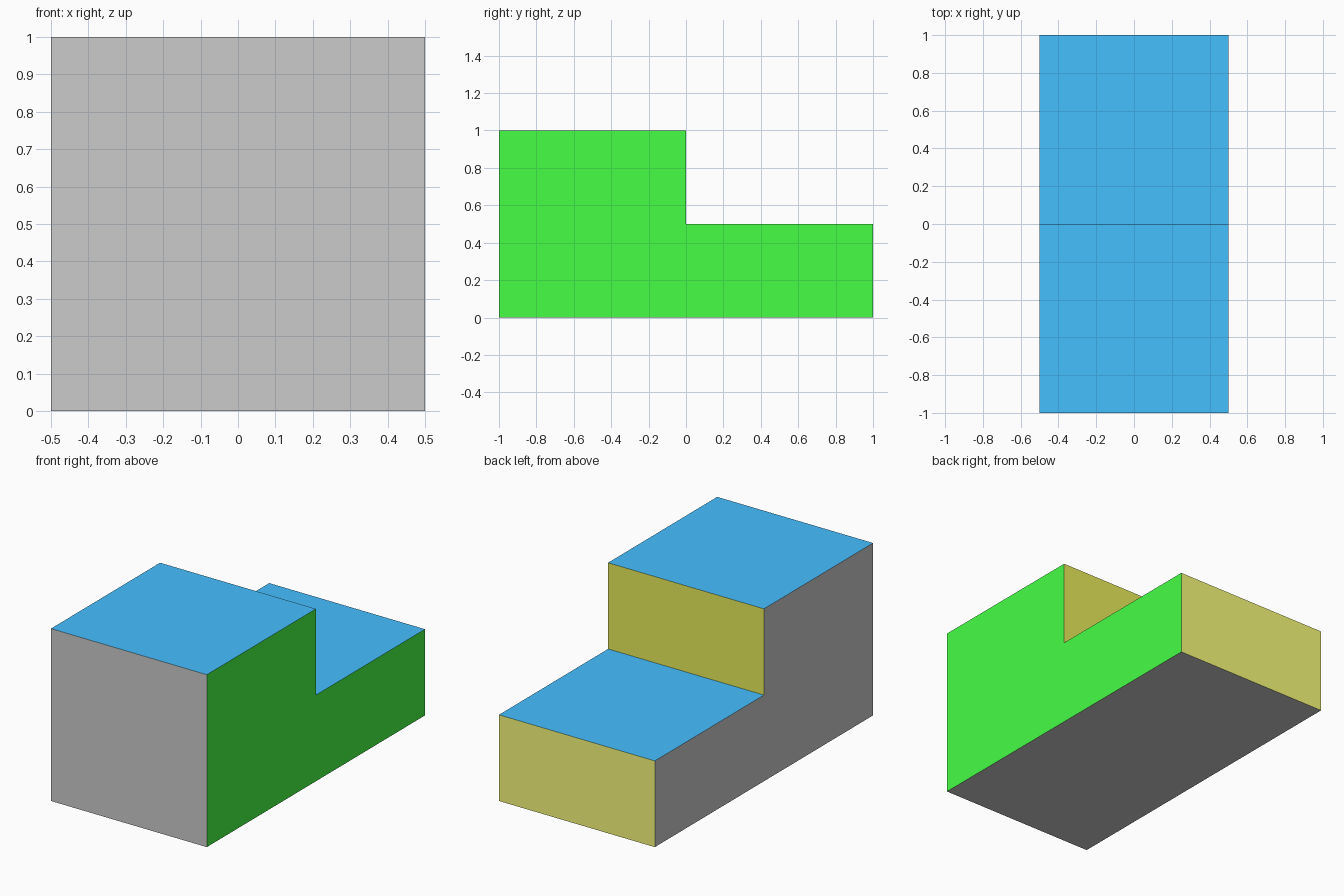
import bpy
import bmesh

if "Cube" in bpy.data.objects:
    bpy.data.objects.remove(bpy.data.objects["Cube"])

# Stepped block: side profile (y, z) extruded along x
profile = [(-1, 0), (1, 0), (1, 0.5), (0, 0.5), (0, 1), (-1, 1)]
bm = bmesh.new()
side = bm.faces.new([bm.verts.new((-0.5, y, z)) for y, z in profile])
res = bmesh.ops.extrude_face_region(bm, geom=[side], use_keep_orig=True)
verts = [g for g in res["geom"] if isinstance(g, bmesh.types.BMVert)]
bmesh.ops.translate(bm, verts=verts, vec=(1, 0, 0))
bmesh.ops.recalc_face_normals(bm, faces=bm.faces[:])

# Colours follow the side each face points to; slot 0 stays plain grey
for f in bm.faces:
    n = f.normal
    if n.z > 0.5:
        f.material_index = 1
    elif n.x > 0.5:
        f.material_index = 2
    elif n.y > 0.5:
        f.material_index = 3 if f.calc_center_median().y > 0.5 else 4

mesh = bpy.data.meshes.new("stepped_block")
bm.to_mesh(mesh)
bm.free()
mesh.materials.append(None)
for name, rgb in (("blue_top", (0.06, 0.53, 1.0)),
                  ("green_side", (0.06, 1.0, 0.06)),
                  ("yellow_back", (0.95, 0.98, 0.2)),
                  ("olive_riser", (0.81, 0.85, 0.1))):
    mat = bpy.data.materials.new(name)
    mat.diffuse_color = (*rgb, 1)
    mat.use_nodes = True
    mat.node_tree.nodes["Principled BSDF"].inputs["Base Color"].default_value = mat.diffuse_color
    mesh.materials.append(mat)

block = bpy.data.objects.new("stepped_block", mesh)
bpy.context.collection.objects.link(block)
